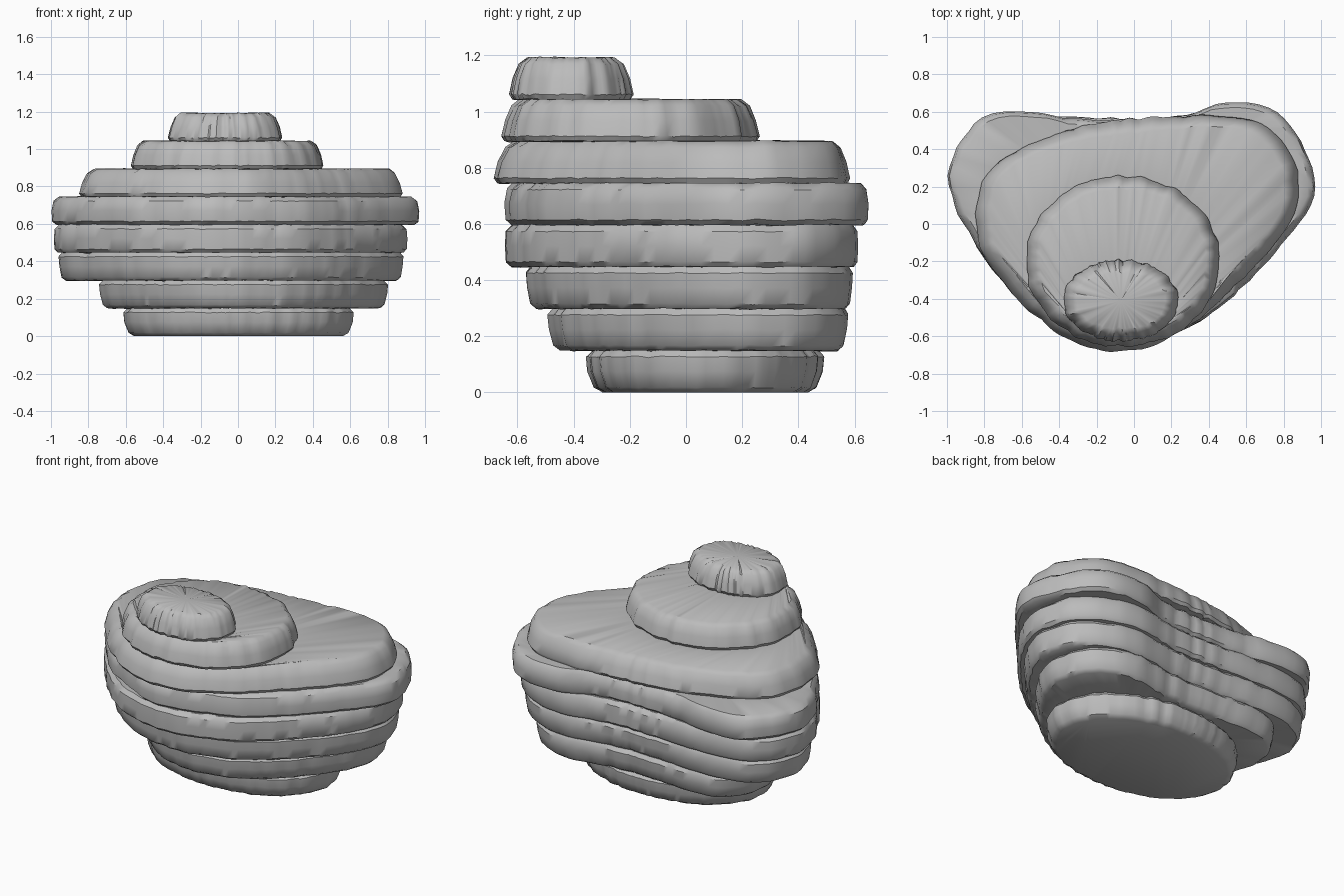
import bpy, bmesh, math
from mathutils import Vector, noise
from mathutils.geometry import intersect_line_line_2d

if "Cube" in bpy.data.objects:
    bpy.data.objects.remove(bpy.data.objects["Cube"])

GREY = (0.5, 0.5, 0.5, 1)
stone = bpy.data.materials.new("grey stone")
stone.use_nodes = True
stone.diffuse_color = GREY
stone.node_tree.nodes["Principled BSDF"].inputs["Base Color"].default_value = GREY

SIDES = 120
STEP = 0.149          # height of one stratum


def ellipse(centre, width, depth, count=12):
    """Outline points of an oval."""
    angles = [math.tau * i / count for i in range(count)]
    return [(centre[0] + width * math.cos(a), centre[1] + depth * math.sin(a)) for a in angles]


def resized(outline, scale, shift):
    """Copy of an outline, widened or narrowed."""
    return [(x * scale[0] + shift[0], y * scale[1] + shift[1]) for x, y in outline]


def smooth_closed(outline, per=8):
    """Closed spline through the outline points."""
    points = [Vector(p) for p in outline]
    curve = []
    for i, b in enumerate(points):
        a, c, d = points[i - 1], points[(i + 1) % len(points)], points[(i + 2) % len(points)]
        for j in range(per):
            t = j / per
            curve.append(b + (c - a) * t / 2 + (a * 2 - b * 5 + c * 4 - d) * t * t / 2
                         + (b * 3 - a - c * 3 + d) * t ** 3 / 2)
    return curve


def direction(index):
    angle = math.tau * index / SIDES
    return Vector((math.cos(angle), math.sin(angle)))


def radii(outline, centre):
    """Outline radius along evenly spaced directions."""
    curve = smooth_closed(outline)
    reach = []
    for i in range(SIDES):
        # A tiny turn keeps rays off the curve's own vertices
        far = centre + direction(i + 0.01) * 4
        hits = [intersect_line_line_2d(centre, far, curve[k - 1], curve[k])
                for k in range(len(curve))]
        reach.append(max((hit - centre).length for hit in hits if hit))
    return reach


# Outlines of the strata, anticlockwise from the right-hand end (-x)
waist = [(-0.95, 0.2), (-0.75, -0.18), (-0.4, -0.49), (0, -0.56), (0.4, -0.42),
         (0.75, -0.07), (0.88, 0.22), (0.78, 0.47), (0.5, 0.59), (0.1, 0.55),
         (-0.6, 0.55), (-0.86, 0.46)]
shelf = [(-1, 0.2), (-0.7, -0.32), (-0.4, -0.54), (-0.1, -0.65), (0.4, -0.5),
         (0.78, -0.13), (0.98, 0.2), (0.8, 0.58), (0.52, 0.66), (0.2, 0.57),
         (-0.35, 0.57), (-0.5, 0.6), (-0.83, 0.57)]
shoulder = [(-0.84, 0.06), (-0.72, -0.28), (-0.28, -0.64), (0.2, -0.6), (0.78, -0.06),
            (0.87, 0.24), (0.75, 0.47), (0.5, 0.57), (-0.2, 0.53), (-0.7, 0.34)]

body = Vector((0, 0.1))
foot_mid = Vector((0, 0.07))
neck = Vector((-0.06, -0.2))
crown = Vector((-0.07, -0.41))

# From the foot upward: outline, centre, inset at the underside and at the top edge
strata = [
    (ellipse(foot_mid, 0.62, 0.43), foot_mid, 0.05, 0.01),
    (resized(waist, (0.84, 0.92), (0.06, 0.03)), body, 0.03, 0),
    (waist, body, 0.02, 0),
    (resized(waist, (1.03, 1.09), (0, -0.03)), body, 0.01, 0.01),
    (shelf, body, 0.02, 0.03),
    (shoulder, body, -0.01, 0.05),
    (ellipse(neck, 0.51, 0.45), neck, -0.01, 0.04),
    (ellipse(crown, 0.3, 0.21), crown, -0.01, 0.04),
]

bm = bmesh.new()
rings = []
for level, (outline, centre, under, top) in enumerate(strata):
    reach = radii(outline, centre)
    # Rounded cross-section of one stratum: height fraction and inset
    section = [(0, under + 0.015), (0.12, under * 0.7), (0.5, (under + top) * 0.2),
               (0.85, top * 0.7), (1, top + 0.02)]
    for fraction, inset in section:
        ring = []
        for i, radius in enumerate(reach):
            way = direction(i)
            # Vertical weathering grooves, plus finer chips at the ledges
            groove = noise.noise((way * 9).to_3d() + Vector((0, 0, level / 4)))
            chip = noise.noise((way * 22).to_3d() + Vector((0, 0, level * 5 + fraction)))
            ledge = fraction in (0, 1)
            radius += groove * 0.012 + chip * (0.012 if ledge else 0.003) - inset
            height = (level + fraction) * STEP
            if height > 0:
                height += chip * 0.006
            spot = centre + way * radius
            ring.append(bm.verts.new((spot.x, spot.y, height)))
        rings.append(ring)

# Skin between successive rings, then close the foot and the summit
for lower, upper in zip(rings, rings[1:]):
    for i in range(SIDES):
        bm.faces.new((lower[i - 1], lower[i], upper[i], upper[i - 1]))
bm.faces.new(rings[0][::-1])
summit = bm.verts.new((crown.x, crown.y, STEP * len(strata)))
for i in range(SIDES):
    bm.faces.new((rings[-1][i - 1], rings[-1][i], summit))

mesh = bpy.data.meshes.new("layered_rock")
bm.to_mesh(mesh)
bm.free()
mesh.materials.append(stone)
rock = bpy.data.objects.new("layered_rock", mesh)
bpy.context.collection.objects.link(rock)
bpy.context.view_layer.objects.active = rock
rock.select_set(True)
bpy.ops.object.shade_smooth_by_angle(angle=math.radians(40))
